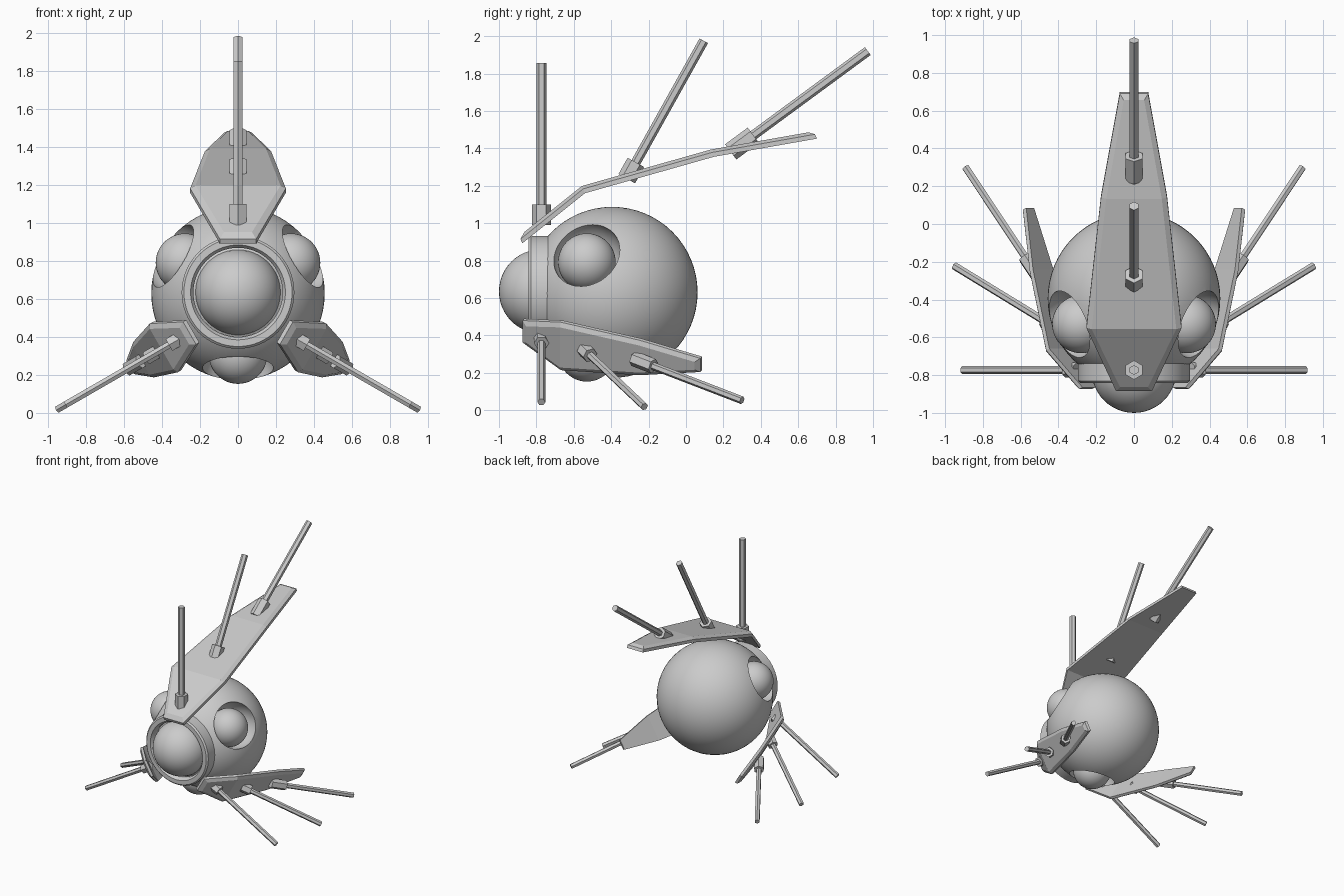
import bpy, bmesh, math
from mathutils import Matrix, Vector

if "Cube" in bpy.data.objects:
    bpy.data.objects.remove(bpy.data.objects["Cube"])

grey = bpy.data.materials.new("plain grey")
grey.diffuse_color = (0.6, 0.6, 0.6, 1)
grey.use_nodes = True
grey.node_tree.nodes["Principled BSDF"].inputs["Base Color"].default_value = grey.diffuse_color


def finish(bm, name, matrix=Matrix(), smooth=False):
    bmesh.ops.recalc_face_normals(bm, faces=bm.faces)
    me = bpy.data.meshes.new(name)
    bm.to_mesh(me)
    bm.free()
    me.transform(matrix)
    me.materials.append(grey)
    ob = bpy.data.objects.new(name, me)
    bpy.context.collection.objects.link(ob)
    if smooth:
        shade(ob)
    return ob


def shade(ob):
    bpy.ops.object.select_all(action='DESELECT')
    ob.select_set(True)
    bpy.context.view_layer.objects.active = ob
    bpy.ops.object.shade_smooth_by_angle(angle=math.radians(30))


def sphere(name, centre, r, seg=48, smooth=True):
    bm = bmesh.new()
    bmesh.ops.create_uvsphere(bm, u_segments=seg, v_segments=seg // 2, radius=r)
    return finish(bm, name, Matrix.Translation(centre), smooth)


def around(angle, zc):
    """Turn a part about the front-to-back axis at height zc."""
    return Matrix.Translation((0, 0, zc)) @ Matrix.Rotation(math.radians(angle), 4, 'Y')


def fin(name, stations, t, inset, matrix):
    """Bent plate with a chamfered outer rim; stations are (y, height, half width)."""
    bm = bmesh.new()
    rows = []
    last = len(stations) - 1
    for i, (y, r, w) in enumerate(stations):
        dy, dr = -0.4 * t, 0.92 * t
        shift = inset if i == 0 else -inset if i == last else 0
        j = 1 if i == 0 else i - 1 if i == last else i
        slope = 0 if j == i else (stations[j][1] - r) / (stations[j][0] - y)
        wi = w - inset * (0.75 if shift else 1)
        ty, tr = y + dy + shift, r + dr + shift * slope
        my, mr = y + 0.6 * dy, r + 0.6 * dr
        pts = [(-w, y, r), (w, y, r), (w, my, mr), (wi, ty, tr), (-wi, ty, tr), (-w, my, mr)]
        rows.append([bm.verts.new(p) for p in pts])
    for a, b in zip(rows, rows[1:]):
        for k in range(6):
            m = (k + 1) % 6
            bm.faces.new((a[k], a[m], b[m], b[k]))
    for a in (rows[0], rows[-1]):
        bm.faces.new((a[0], a[1], a[2], a[5]))
        bm.faces.new((a[2], a[3], a[4], a[5]))
    finish(bm, name, matrix)


def hex_bar(name, start, end, r, matrix):
    """Six-sided bar between two (y, height) points."""
    a, b = Vector((0, *start)), Vector((0, *end))
    d = b - a
    bm = bmesh.new()
    bmesh.ops.create_cone(bm, cap_ends=True, segments=6, radius1=r, radius2=r, depth=d.length)
    # corners point along the fin's length
    tilt = Matrix.Rotation(-math.atan2(d.y, d.z), 4, 'X')
    first = max(bm.verts, key=lambda v: v.co.y)
    spin = Matrix.Rotation(math.pi / 2 - math.atan2(first.co.y, first.co.x), 4, 'Z')
    finish(bm, name, matrix @ Matrix.Translation((a + b) / 2) @ tilt @ spin)


def antennas(name, rods, socket_len, r, matrix):
    for i, (foot, tip) in enumerate(rods):
        f, p = Vector(foot), Vector(tip)
        back = f - (p - f).normalized() * socket_len[i]
        hex_bar(f"{name}_socket_{i + 1}", back, f, r * 1.95, matrix)
        hex_bar(f"{name}_rod_{i + 1}", back, p, r, matrix)


# round body with three eye sockets scooped out
ZC = 0.63
body = sphere("body", (0, -0.395, ZC), 0.457, 64, False)
for label, ang in (("right", 60), ("left", -60), ("lower", 180)):
    m = around(ang, ZC)
    cutter = sphere("socket_cutter", m @ Vector((0, -0.532, 0.398)), 0.187, 48, False)
    cutter.hide_render = True
    mod = body.modifiers.new("socket", 'BOOLEAN')
    mod.operation = 'DIFFERENCE'
    mod.solver = 'EXACT'
    mod.object = cutter
    bpy.context.view_layer.objects.active = body
    bpy.ops.object.modifier_apply(modifier=mod.name)
    bpy.data.objects.remove(cutter)
    sphere(label + "_small_eye", m @ Vector((0, -0.53, 0.323)), 0.154)
shade(body)

# big front eye and its ring
sphere("front_eye", (0, -0.775, 0.635), 0.225)
profile = [(-0.73, 0.297), (-0.83, 0.297), (-0.842, 0.285), (-0.842, 0.25), (-0.82, 0.235), (-0.73, 0.235)]
bm = bmesh.new()
N = 64
rings = [[bm.verts.new((r * math.cos(2 * math.pi * k / N), y, r * math.sin(2 * math.pi * k / N)))
          for y, r in profile] for k in range(N)]
for k in range(N):
    a, b = rings[k], rings[(k + 1) % N]
    for i in range(len(profile)):
        j = (i + 1) % len(profile)
        bm.faces.new((a[i], a[j], b[j], b[i]))
finish(bm, "eye_ring", Matrix.Translation((0, 0, 0.635)), True)

# long top fin with three antennas
top = Matrix()
fin("top_fin", [(-0.875, 0.892, 0.095), (-0.54, 1.16, 0.252), (0.15, 1.355, 0.175), (0.7, 1.452, 0.075)],
    0.042, 0.028, top)
antennas("top", [((-0.773, 1.1), (-0.773, 1.855)),
                 ((-0.268, 1.325), (0.095, 1.975)),
                 ((0.36, 1.47), (0.972, 1.92))], (0.11, 0.1, 0.15), 0.026, top)

# shorter lower fins, one on each side
for side, ang in (("right", 120), ("left", -120)):
    m = around(ang, 0.568)
    fin(side + "_fin", [(-0.865, 0.275, 0.068), (-0.66, 0.432, 0.148), (-0.24, 0.555, 0.108), (0.085, 0.635, 0.042)],
        0.036, 0.024, m)
    antennas(side, [((-0.773, 0.42), (-0.773, 1.05)),
                    ((-0.512, 0.55), (-0.222, 1.098)),
                    ((-0.175, 0.665), (0.3, 1.03))], (0.07, 0.075, 0.13), 0.021, m)
